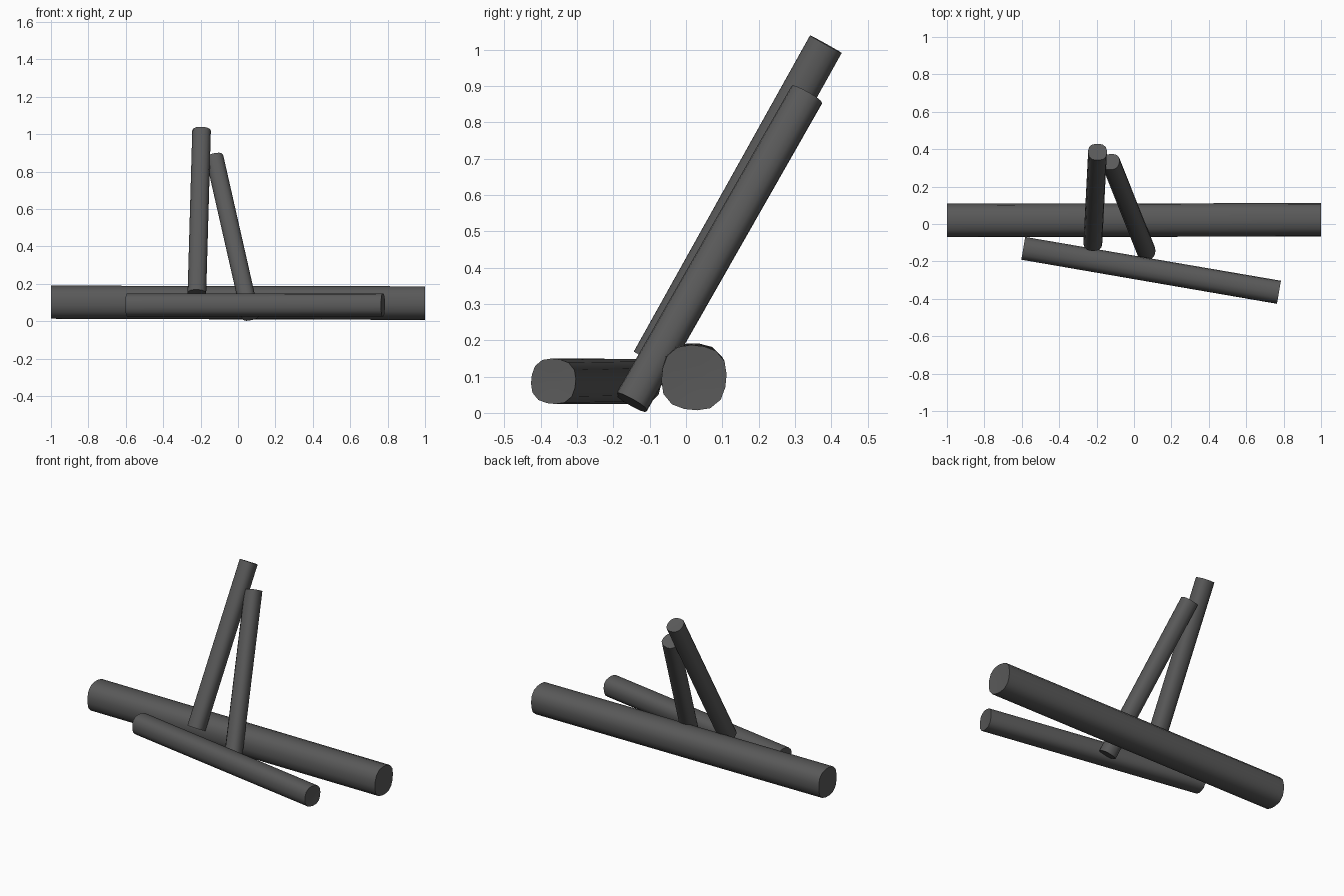
import bpy, bmesh, math
from mathutils import Vector

if "Cube" in bpy.data.objects:
    bpy.data.objects.remove(bpy.data.objects["Cube"])

SIDES = 16


def log(name, start, end, radius, twist=0.0):
    """A rounded-square log from start to end, with a shallow dish in each end."""
    a, b = Vector(start), Vector(end)
    axis = (b - a).normalized()
    up = Vector((0, 0, 1)) if abs(axis.z) < 0.5 else Vector((0, 1, 0))
    side = axis.cross(up).normalized()
    up = side.cross(axis)
    bm = bmesh.new()

    def ring(t, scale, depth=0.0):
        centre = a.lerp(b, t) + axis * depth
        verts = []
        for i in range(SIDES):
            ang = 2 * math.pi * (i + 0.5) / SIDES
            c, s = math.cos(ang), math.sin(ang)
            r = radius * scale / (abs(c) ** 2.6 + abs(s) ** 2.6) ** (1 / 2.6)
            turn = ang + twist * t
            verts.append(bm.verts.new(centre + side * r * math.cos(turn) + up * r * math.sin(turn)))
        return verts

    dent = radius * 0.04
    rings = [ring(0, 0.4, dent), ring(0, 1), ring(0.33, 1), ring(0.67, 1),
             ring(1, 1), ring(1, 0.4, -dent)]
    for lo, hi in zip(rings, rings[1:]):
        for i in range(SIDES):
            j = (i + 1) % SIDES
            bm.faces.new((lo[i], lo[j], hi[j], hi[i]))
    bm.faces.new(rings[0])
    bm.faces.new(rings[-1])
    bmesh.ops.recalc_face_normals(bm, faces=bm.faces)
    mesh = bpy.data.meshes.new(name)
    bm.to_mesh(mesh)
    bm.free()
    obj = bpy.data.objects.new(name, mesh)
    bpy.context.collection.objects.link(obj)
    bpy.ops.object.select_all(action='DESELECT')
    obj.select_set(True)
    bpy.context.view_layer.objects.active = obj
    bpy.ops.object.shade_smooth_by_angle(angle=math.radians(40))
    mat = bpy.data.materials.get("charred_wood") or bpy.data.materials.new("charred_wood")
    mat.diffuse_color = (0.1, 0.1, 0.1, 1)
    mat.use_nodes = True
    mat.node_tree.nodes["Principled BSDF"].inputs["Base Color"].default_value = mat.diffuse_color
    mesh.materials.append(mat)


# Logs lying on the ground
log("large_ground_log", (-1, 0.02, 0.102), (1, 0.022, 0.097), 0.089, 0.1)
log("small_ground_log", (-0.592, -0.13, 0.087), (0.775, -0.365, 0.087), 0.062, 0.1)

# Logs leaning over the large one
log("tall_leaning_log", (-0.22, -0.10, 0.145), (-0.195, 0.385, 1.015), 0.05)
log("short_leaning_log", (0.067, -0.15, 0.029), (-0.125, 0.332, 0.875), 0.048)
